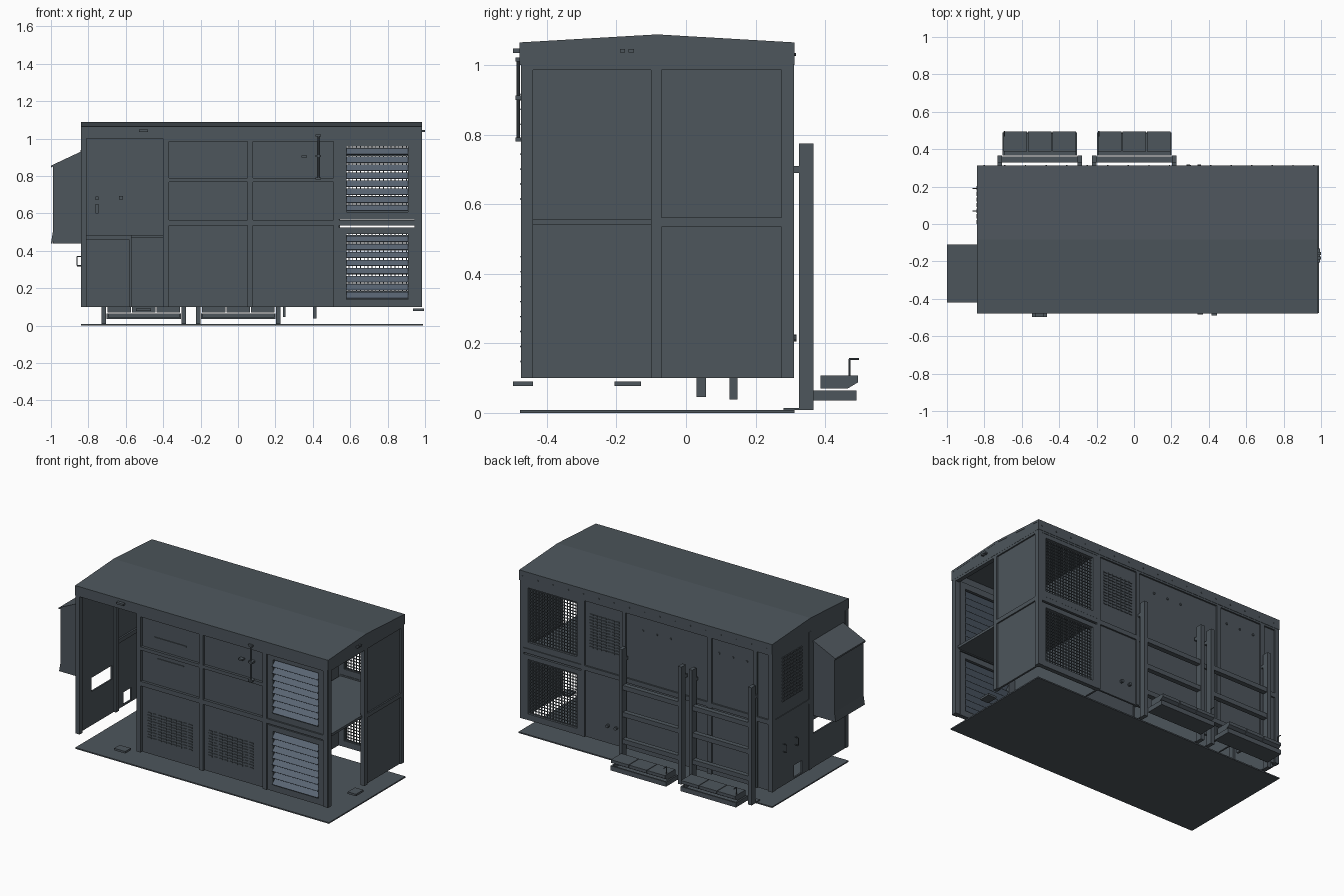
import bpy, bmesh, math
from mathutils import Matrix, Vector

mat = bpy.data.materials.new("slate_paint")
mat.diffuse_color = (0.075, 0.092, 0.107, 1)
blue = bpy.data.materials.new("louver_paint")
blue.diffuse_color = (0.10, 0.13, 0.17, 1)


def finish(name, bm, m=mat):
    bmesh.ops.recalc_face_normals(bm, faces=bm.faces)
    me = bpy.data.meshes.new(name)
    bm.to_mesh(me)
    bm.free()
    me.materials.append(m)
    ob = bpy.data.objects.new(name, me)
    bpy.context.collection.objects.link(ob)
    return ob


def boxes(name, items, tilt=0, m=mat):
    """Each item is x0, x1, y0, y1, z0, z1; tilt turns every box about x."""
    bm = bmesh.new()
    for x0, x1, y0, y1, z0, z1 in items:
        c = Vector(((x0 + x1) / 2, (y0 + y1) / 2, (z0 + z1) / 2))
        mtx = (Matrix.Translation(c) @ Matrix.Rotation(tilt, 4, 'X')
               @ Matrix.Diagonal((x1 - x0, y1 - y0, z1 - z0, 1)))
        bmesh.ops.create_cube(bm, size=1, matrix=mtx)
    return finish(name, bm, m)


def prism(name, pts, a0, a1, axis='x'):
    """Extrude a (y,z) profile along x, or an (x,z) profile along y."""
    bm = bmesh.new()
    put = (lambda p, a: (a, p[0], p[1])) if axis == 'x' else (lambda p, a: (p[0], a, p[1]))
    f = bm.faces.new([bm.verts.new(put(p, a0)) for p in pts])
    r = bmesh.ops.extrude_face_region(bm, geom=[f])
    d = Vector(put((0, 0), a1 - a0))
    bmesh.ops.translate(bm, vec=d, verts=[v for v in r['geom'] if isinstance(v, bmesh.types.BMVert)])
    return finish(name, bm)


def rods(name, items):
    """Round bars: start, end, radius."""
    bm = bmesh.new()
    for a, b, r in items:
        a, b = Vector(a), Vector(b)
        d = b - a
        mtx = Matrix.Translation((a + b) / 2) @ d.to_track_quat('Z', 'Y').to_matrix().to_4x4()
        bmesh.ops.create_cone(bm, cap_ends=True, segments=10, radius1=r, radius2=r,
                              depth=d.length, matrix=mtx)
    return finish(name, bm)


def grid(u0, u1, v0, v1, nu, nv, fu, fv):
    """Cells of a regular pattern as u0, u1, v0, v1."""
    du, dv = (u1 - u0) / nu, (v1 - v0) / nv
    return [(u0 + i * du, u0 + (i + fu) * du, v0 + j * dv, v0 + (j + fv) * dv)
            for i in range(nu) for j in range(nv)]


# ground plate and roof
boxes("base_plate", [(-.84, .99, -.477, .312, 0, .008)])
prism("roof", [(-.478, 1), (-.478, 1.065), (-.083, 1.088), (.312, 1.065), (.312, 1),
               (.298, 1), (.298, 1.052), (-.083, 1.075), (-.464, 1.052), (-.464, 1)], -.84, .985)
gable = [(-.477, 1), (-.477, 1.064), (-.083, 1.087), (.311, 1.064), (.311, 1)]
prism("left_gable", gable, -.839, -.825)
prism("right_gable", gable, .97, .984)

# front frame: posts and rails
F = (-.475, -.445)
boxes("front_frame",
      [(a, b, *F, .1, 1.0) for a, b in ((-.84, -.81), (-.40, -.37), (.05, .08), (.51, .54), (.945, .98))]
      + [(-.37, .945, *F, .535, .565), (-.37, .51, *F, .768, .79), (-.37, .98, *F, .985, 1.0)])
P = (-.458, -.448)
boxes("front_panels", [(a, b, *P, c, d) for a, b in ((-.37, .05), (.08, .51))
                       for c, d in ((.1, .535), (.565, .768), (.79, .985))])
boxes("front_slits", [(-.28, -.05, -.463, -.457, .867, .873), (-.26, -.07, -.463, -.457, .732, .738)])
boxes("front_vents", [(a, b, -.462, -.457, c, d) for x in (-.33, .11)
                      for a, b, c, d in grid(x, x + .33, .2, .38, 9, 10, .75, .45)])

# front louvres
for tag, z in (("lower", .1), ("upper", .567)):
    t = z + .425
    boxes(tag + "_louver_frame", [(.54, .58, -.468, -.44, z, t), (.908, .945, -.468, -.44, z, t),
                                  (.58, .908, -.468, -.44, z, z + .04), (.58, .908, -.468, -.44, t - .035, t)])
    boxes(tag + "_louver_slats", [(.58, .908, -.482, -.436, z + .06 + i * .043, z + .064 + i * .043)
                                  for i in range(8)], math.radians(42), blue)
    # rear mesh openings
    bars = [(.57 + i * .0205, .575 + i * .0205, .285, .29, z + .04, t - .03) for i in range(18)]
    bars += [(.57, .925, .29, .294, z + .04 + i * .02, z + .045 + i * .02) for i in range(18)]
    boxes(tag + "_rear_mesh", bars)
    boxes(tag + "_rear_mesh_frame", [(.54, .57, .28, .308, z, t), (.925, .96, .28, .308, z, t),
                                     (.57, .925, .28, .308, z, z + .04), (.57, .925, .28, .308, t - .03, t)])

# right end: front half open, rear half panelled
R = (.955, .983)
boxes("right_frame", [(*R, a, b, .1, 1.02) for a, b in ((-.473, -.44), (-.1, -.07), (.275, .308))]
      + [(*R, -.07, .275, .535, .562), (*R, -.473, .308, .985, 1.0)])
boxes("right_panel", [(.962, .974, -.07, .275, .1, .99)])
boxes("equipment_deck", [(.54, .965, -.445, .285, .54, .556)])
boxes("partitions", [(.518, .53, -.447, .29, .1, 1.0), (-.39, -.378, -.447, .29, .1, 1.0)])

# back wall
boxes("back_panel", [(-.83, .545, .288, .3, .1, 1.0)])
B = (.28, .31)
boxes("back_frame", [(a, b, *B, .1, 1.0) for a, b in
                     ((-.84, -.81), (-.73, -.70), (-.40, -.37), (.22, .24), (.515, .54), (.955, .98))]
      + [(-.81, .955, *B, .535, .565), (-.81, .96, *B, .988, 1.0)])
boxes("back_vents", [(a, b, .299, .305, c, d) for a, b, c, d in grid(.27, .49, .69, .92, 7, 12, .75, .45)])
rods("back_rivets", [((-.8 + i * .11, .31, 1.03), (-.8 + i * .11, .3155, 1.03), .004) for i in range(17)]
     + [((x, .299, .9), (x, .306, .9), .007) for x in (-.65, -.55, -.45, -.1, 0, .1)])
rods("back_knobs", [((x, .299, .215), (x, .318, .215), .01) for x in (.29, .35)])

# left end with cable cutouts
L = (-.836, -.826)
boxes("left_panel", [(*L, -.46, -.33, .1, 1), (*L, -.33, -.12, .1, .32), (*L, -.33, -.12, .41, 1),
                     (*L, -.12, 0, .1, 1), (*L, 0, .08, .1, .11), (*L, 0, .08, .19, 1), (*L, .08, .3, .1, 1)])
boxes("left_frame", [(-.84, -.81, a, b, .1, 1) for a, b in ((-.475, -.445), (-.1, -.07), (.28, .31))]
      + [(-.84, -.815, -.07, .28, .535, .562)])
boxes("left_vents", [(-.842, -.835, a, b, c, d) for a, b, c, d in grid(.0, .21, .65, .95, 7, 14, .75, .45)])
for i, y in enumerate((.07, .19)):
    rods("left_handle_%d" % i, [((-.835, y, .32), (-.86, y, .32), .003), ((-.86, y, .32), (-.86, y, .37), .003),
                                ((-.86, y, .37), (-.835, y, .37), .003)])

# intake hood, open underneath
prism("hood_top", [(-.84, .93), (-1.0, .855), (-1.0, .845), (-.84, .92)], -.42, -.11, 'y')
side = [(-.84, .925), (-.99, .852), (-.99, .44), (-.84, .44)]
prism("hood_side_front", side, -.415, -.408, 'y')
prism("hood_side_back", side, -.122, -.115, 'y')
prism("hood_face", [(-.99, .852), (-.983, .852), (-.983, .5), (-.992, .44), (-1.0, .44), (-.99, .5)],
      -.415, -.115, 'y')

# open bay fittings
boxes("bay_shelf_frame", [(-.81, -.57, .25, .28, .46, .485), (-.582, -.567, .25, .28, .1, .46),
                          (-.57, -.40, .26, .28, .468, .482)])
boxes("bay_switches", [(-.762, -.745, .265, .288, .6, .65), (-.762, -.745, .265, .288, .67, .69),
                       (-.635, -.615, .265, .288, .675, .692)])

# rear folding racks
for tag, x0 in (("left", -.73), ("right", -.225)):
    x1, c = x0 + .453, x0 + .2265
    boxes(tag + "_rack", [(a, a + .025, .325, .367, .01, .775) for a in (x0, x1 - .025)]
          + [(x0, x1, .33, .362, z, z + .03) for z in (.16, .335, .51)]
          + [(a, a + .025, .28, .367, .008, .014) for a in (x0, x1 - .025)]
          + [(a, a + .025, .308, .326, .69, .71) for a in (x0, x1 - .025)])
    boxes(tag + "_rack_step", [(c - .2, c + .2, .367, .49, .035, .043), (c - .2, c + .2, .48, .49, .043, .065),
                               (c - .2, c - .19, .367, .48, .043, .065), (c + .19, c + .2, .367, .48, .043, .065)])
    tray = [(.387, .108), (.387, .07), (.465, .07), (.495, .088), (.495, .108)]
    for k in range(3):
        prism("%s_step_box_%d" % (tag, k), tray, c - .195 + k * .131, c - .068 + k * .131)
    rods(tag + "_step_handle", [((c - .19, .47, .108), (c - .19, .47, .155), .003),
                                ((c - .19, .468, .155), (c - .19, .498, .155), .003)])

# drain stubs, vent pipe and brackets
boxes("drain_stubs", [(.24, .255, .03, .058, .045, .11), (.4, .42, .125, .148, .038, .11)])
boxes("drain_supports", [(.225, .515, .03, .15, .1, .115)])
rods("front_pipe", [((.43, -.482, .78), (.43, -.482, 1.02), .005)])
boxes("pipe_clips", [(.415, .445, -.49, -.445, z, z + .012) for z in (.78, .9, 1.01)]
      + [(.34, .37, -.485, -.457, .898, .908)])
boxes("corner_brackets", [(-.545, -.465, -.497, -.44, .077, .09), (-.53, -.48, -.498, -.478, 1.035, 1.047),
                          (.935, .995, -.205, -.13, .077, .09), (.98, 1.0, -.19, -.175, 1.036, 1.046),
                          (.98, 1.0, -.165, -.15, 1.036, 1.046)])
